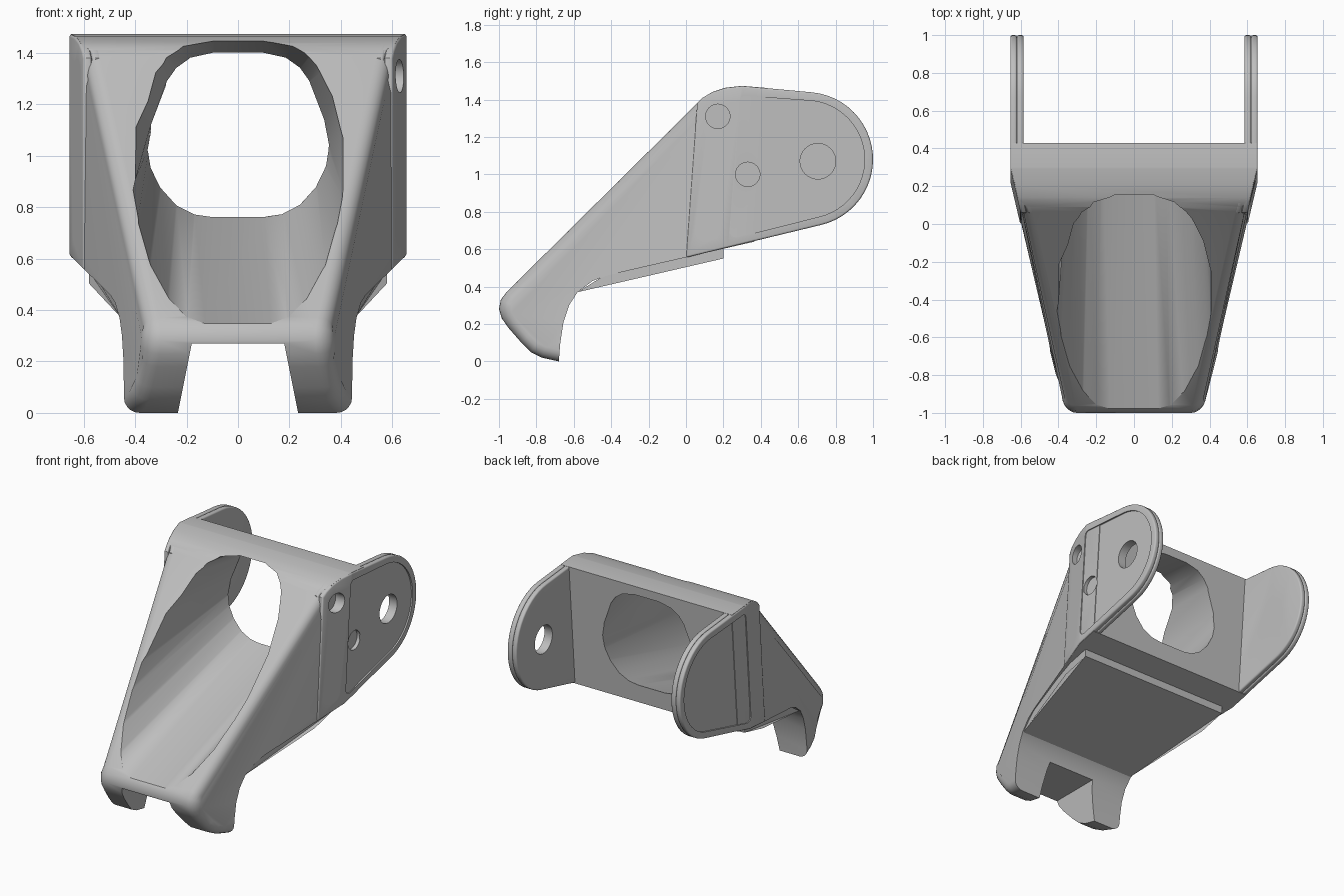
import bpy, bmesh, math
from mathutils import Vector

cube = bpy.data.objects.get("Cube")
if cube:
    bpy.data.objects.remove(cube)

grey = bpy.data.materials.new("plain grey")
grey.use_nodes = True
grey.diffuse_color = (0.52, 0.52, 0.52, 1)
grey.node_tree.nodes["Principled BSDF"].inputs["Base Color"].default_value = (0.52, 0.52, 0.52, 1)


def half_width(y, z):
    """Outer side surface: flat at the back, tapering in ahead of a tilted fold."""
    fold = 0.255 + 0.08 * (z - 1)
    return 0.655 - 0.24 * max(0, fold - y)


def make(name, bm):
    bmesh.ops.recalc_face_normals(bm, faces=bm.faces)
    mesh = bpy.data.meshes.new(name)
    bm.to_mesh(mesh)
    bm.free()
    mesh.materials.append(grey)
    ob = bpy.data.objects.new(name, mesh)
    bpy.context.collection.objects.link(ob)
    return ob


def prism(profile, inner, outer, split=True):
    """Extrude a (y, z) profile between two x functions of (y, z)."""
    bm = bmesh.new()
    face = bm.faces.new([bm.verts.new((0, y, z)) for y, z in profile])
    ext = bmesh.ops.extrude_face_region(bm, geom=[face])["geom"]
    for v in ext:
        if isinstance(v, bmesh.types.BMVert):
            v.co.x = 1
    if split:
        bmesh.ops.bisect_plane(bm, geom=bm.verts[:] + bm.edges[:] + bm.faces[:],
                               plane_co=(0, 0.255, 1), plane_no=(0, 1, -0.08))
    for v in bm.verts:
        v.co.x = (outer if v.co.x > 0.5 else inner)(v.co.y, v.co.z)
    return bm


def apply(ob):
    bpy.context.view_layer.objects.active = ob
    for m in list(ob.modifiers):
        bpy.ops.object.modifier_apply(modifier=m.name)


def cut(ob, cutter):
    m = ob.modifiers.new("cut", "BOOLEAN")
    m.operation = "DIFFERENCE"
    m.solver = "EXACT"
    m.object = cutter
    apply(ob)


def side_cylinder(y, z, r, x0, x1, side):
    bm = bmesh.new()
    bmesh.ops.create_cone(bm, cap_ends=True, segments=40, radius1=r, radius2=r, depth=x1 - x0)
    for v in bm.verts:
        v.co = Vector((side * (v.co.z + (x0 + x1) / 2), v.co.x + y, v.co.y + z))
    return make("hole_cutter", bm)


def arc(cy, cz, r, a0, a1, n=24):
    return [(cy + r * math.cos(math.radians(a0 + (a1 - a0) * i / n)),
             cz + r * math.sin(math.radians(a0 + (a1 - a0) * i / n))) for i in range(n + 1)]


# Main wedge body with hooked nose
crown = [(0.06, 1.38), (0.09, 1.41), (0.14, 1.44), (0.21, 1.463), (0.30, 1.473)]
nose = [(-0.58, 0.37), (-0.625, 0.3), (-0.655, 0.21), (-0.672, 0.1), (-0.68, 0.0),
        (-0.77, 0.02), (-0.83, 0.05), (-0.88, 0.1), (-0.95, 0.18), (-0.985, 0.23),
        (-1.0, 0.28), (-0.99, 0.33), (-0.96, 0.37)]
profile = crown + [(0.43, 1.462), (0.365, 0.64), (-0.42, 0.46), (-0.5, 0.43)] + nose
bm = prism(profile, lambda y, z: -half_width(y, z) + 0.006, lambda y, z: half_width(y, z) - 0.006)

# Round the outer edges of the front slope, nose and toes
front_edges = []
for e in bm.edges:
    a, b = e.verts[0].co, e.verts[1].co
    mid = (a + b) / 2
    on_front = mid.z > mid.y + 1.2 or mid.y < -0.69
    if a.x * b.x > 0 and mid.y < 0.08 and on_front:
        front_edges.append(e)
bmesh.ops.bevel(bm, geom=front_edges, offset=0.06, segments=5, profile=0.5,
                affect="EDGES", clamp_overlap=False)
body = make("body", bm)

# Scooped bore lofted from the rear opening to the front opening
rear = [(0.1, 0.8), (0.17, 0.81), (0.24, 0.845), (0.3, 0.91), (0.335, 0.98), (0.345, 1.04),
        (0.33, 1.12), (0.27, 1.28), (0.235, 1.33), (0.18, 1.37), (0.09, 1.39)]
front = [(0.13, 0.31), (0.2, 0.33), (0.27, 0.38), (0.35, 0.48), (0.41, 0.62), (0.45, 0.75),
         (0.48, 1.1), (0.43, 1.42), (0.39, 1.52), (0.32, 1.6), (0.12, 1.65)]
bm = bmesh.new()
rings = []
for y, pts in ((0.5, rear), (-1.1, front)):
    loop = pts + [(-x, z) for x, z in reversed(pts)]
    rings.append([bm.verts.new((x, y, z)) for x, z in loop])
    bm.faces.new(rings[-1])
for i in range(len(rings[0])):
    j = (i + 1) % len(rings[0])
    bm.faces.new((rings[0][i], rings[0][j], rings[1][j], rings[1][i]))
bore = make("bore_cutter", bm)

# Slot between the toes
slot_shape = [(-1.2, -0.05), (-0.5, -0.05), (-0.5, 0.27), (-1.2, 0.27)]
slot_x = lambda y, z: 0.18 + 0.2 * (0.27 - z)
slot = make("slot_cutter", prism(slot_shape, lambda y, z: -slot_x(y, z), slot_x, False))

# Plate under the body with a short tab at the rear
plate_x = lambda y, z: min(half_width(y, z) - 0.012, 0.58)
plate_shape = [(-0.58, 0.37), (0.0, 0.504), (0.2, 0.55), (0.2, 0.605), (0.0, 0.57), (-0.42, 0.47)]
plate = make("underside_plate", prism(plate_shape, lambda y, z: -plate_x(y, z), plate_x, False))

for cutter in (bore, slot):
    cut(body, cutter)
cut(plate, bore)
helpers = [bore, slot]
parts = [body, plate]

# Side arms, each of two layers, with recessed panel and holes
arm_shape = crown + arc(0.64, 1.08, 0.36, 85, -77) + [(0.0, 0.555)]
panel_shape = ([(0.232, 0.69), (0.285, 1.39), (0.292, 1.41), (0.31, 1.42)]
               + arc(0.64, 1.08, 0.315, 83, -77) + [(0.27, 0.662), (0.245, 0.668)])
for side, label in ((1, "left"), (-1, "right")):
    cutters = [side_cylinder(0.705, 1.07, 0.095, 0.4, 0.9, side),
               side_cylinder(0.17, 1.31, 0.065, 0.575, 0.9, side),
               side_cylinder(0.115, 0.71, 0.065, 0.565, 0.9, side),
               side_cylinder(0.33, 1.0, 0.065, 0.625, 0.9, side)]
    panel = make("panel_cutter", prism(panel_shape, lambda y, z: side * 0.645,
                                       lambda y, z: side * 0.8, False))
    for layer, depth in (("outer", 0), ("inner", 0.035)):
        arm = make(f"{label}_arm_{layer}", prism(
            arm_shape,
            lambda y, z: side * (half_width(y, z) - depth - 0.035),
            lambda y, z: side * (half_width(y, z) - depth)))
        bev = arm.modifiers.new("soft edge", "BEVEL")
        bev.width = 0.01
        bev.segments = 3
        bev.limit_method = "ANGLE"
        bev.angle_limit = math.radians(50)
        apply(arm)
        if layer == "outer":
            cut(arm, panel)
        for c in cutters:
            cut(arm, c)
        parts.append(arm)
    for c in cutters[1:]:
        cut(body, c)
    helpers += cutters + [panel]

for h in helpers:
    bpy.data.objects.remove(h)

# Smooth shading with crisp edges
for ob in parts:
    bpy.ops.object.select_all(action="DESELECT")
    ob.select_set(True)
    bpy.context.view_layer.objects.active = ob
    bpy.ops.object.shade_smooth_by_angle(angle=math.radians(32))
